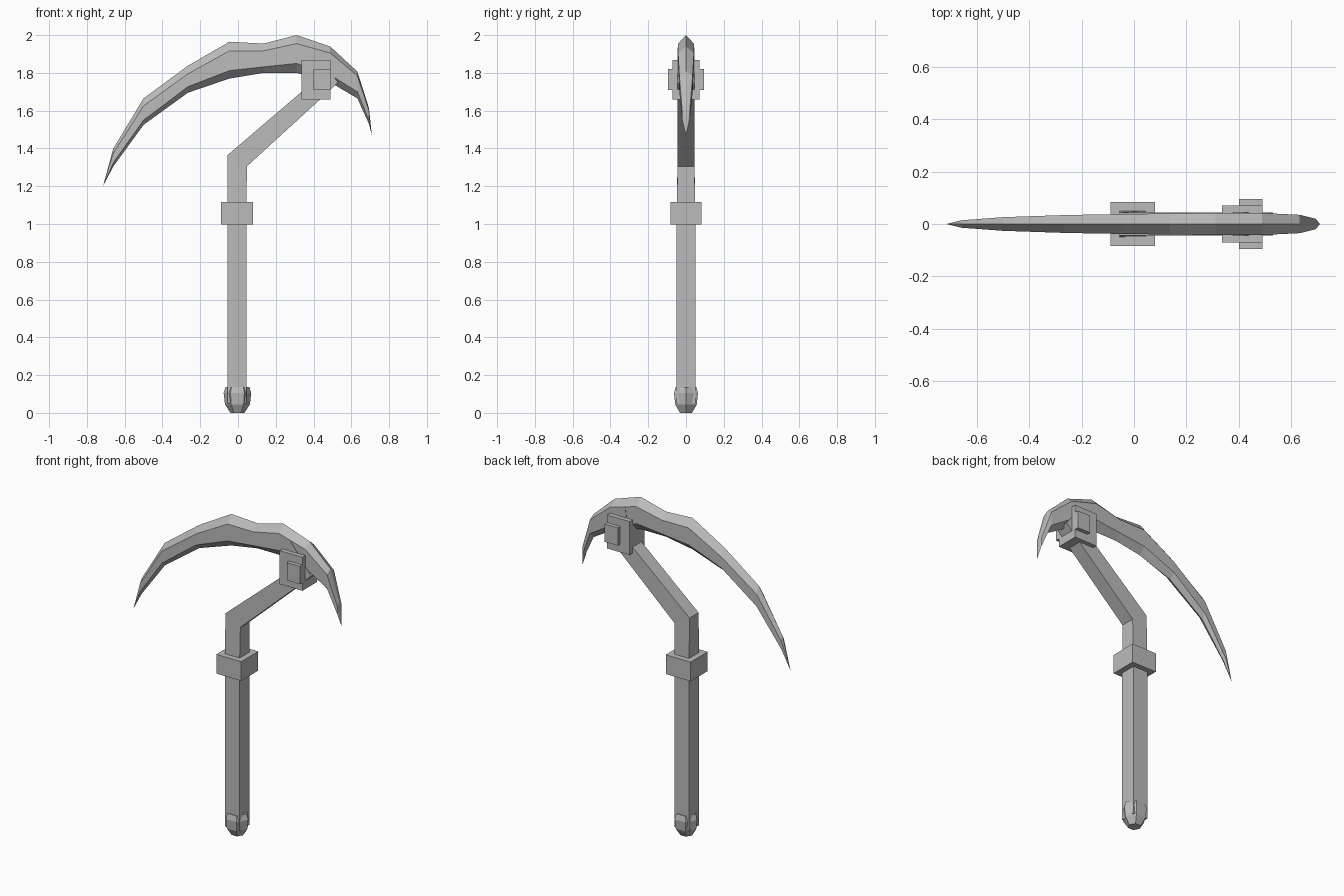
import bpy, bmesh, math

if "Cube" in bpy.data.objects:
    bpy.data.objects.remove(bpy.data.objects["Cube"])

grey = bpy.data.materials.new("plain grey")
grey.diffuse_color = (0.5, 0.5, 0.5, 1)
grey.use_nodes = True
grey.node_tree.nodes["Principled BSDF"].inputs["Base Color"].default_value = grey.diffuse_color


def finish(name, bm):
    bmesh.ops.recalc_face_normals(bm, faces=bm.faces)
    me = bpy.data.meshes.new(name)
    bm.to_mesh(me)
    bm.free()
    me.materials.append(grey)
    ob = bpy.data.objects.new(name, me)
    bpy.context.collection.objects.link(ob)
    return ob


def loft(name, rings):
    """Skin a list of equally long vertex rings and cap both ends."""
    bm = bmesh.new()
    rows = [[bm.verts.new(p) for p in r] for r in rings]
    n = len(rows[0])
    for a, b in zip(rows, rows[1:]):
        for i in range(n):
            j = (i + 1) % n
            bm.faces.new((a[i], a[j], b[j], b[i]))
    bm.faces.new(rows[0])
    bm.faces.new(rows[-1])
    bmesh.ops.remove_doubles(bm, verts=bm.verts, dist=0.0005)
    return finish(name, bm)


def box(name, x0, x1, hy, z0, z1):
    return loft(name, [[(x0, -hy, z), (x1, -hy, z), (x1, hy, z), (x0, hy, z)]
                       for z in (z0, z1)])


# Shaft: square bar, bent at the top, flaring into a head inside the blade
# each row: left x, left z, right x, right z, half depth
shaft = [(-0.055, 0.05, 0.045, 0.05, 0.05),
         (-0.055, 1.06, 0.045, 1.06, 0.05),
         (-0.055, 1.365, 0.047, 1.305, 0.044),
         (0.36, 1.72, 0.43, 1.655, 0.044),
         (0.385, 1.935, 0.53, 1.75, 0.044)]
loft("shaft", [[(xl, -h, zl), (xr, -h, zr), (xr, h, zr), (xl, h, zl)]
               for xl, zl, xr, zr, h in shaft])

# Pommel: faceted six-sided knob
loft("pommel", [[(-0.003 + r * math.cos(math.pi * k / 3), r * math.sin(math.pi * k / 3), z)
                 for k in range(6)]
                for z, r in ((0, 0.037), (0.045, 0.066), (0.105, 0.073), (0.138, 0.063))])

# Collar, head block and side plates
box("collar", -0.09, 0.08, 0.083, 0.998, 1.117)
box("head_block", 0.335, 0.49, 0.071, 1.66, 1.867)
box("head_plate", 0.4, 0.49, 0.095, 1.71, 1.82)

# Blade: six-sided section with sharp spine and edge
# each row: x, spine z, upper ridge z, lower ridge z, edge z, half depth
blade = [(-0.66, 1.40, 1.375, 1.325, 1.305, 0.014),
         (-0.50, 1.665, 1.625, 1.55, 1.525, 0.026),
         (-0.265, 1.838, 1.795, 1.727, 1.695, 0.034),
         (-0.045, 1.965, 1.917, 1.812, 1.77, 0.038),
         (0.135, 1.955, 1.917, 1.832, 1.80, 0.040),
         (0.31, 2.0, 1.955, 1.85, 1.80, 0.042),
         (0.488, 1.94, 1.905, 1.79, 1.75, 0.042),
         (0.632, 1.807, 1.785, 1.70, 1.665, 0.035),
         (0.693, 1.615, 1.60, 1.55, 1.53, 0.02)]
rings = [[(x, 0, a), (x, -h, b), (x, -h, c), (x, 0, d), (x, h, c), (x, h, b)]
         for x, a, b, c, d, h in blade]


def tip(x, z):
    # tiny ring that closes the blade to a point
    return [(x + 0.001 * math.sin(k * math.pi / 3), 0.001 * math.cos(k * math.pi / 3), z)
            for k in range(6)]


def point(x, z):
    return [(x, 0, z)] * 6


def blade_mesh():
    bm = bmesh.new()
    rows = [[bm.verts.new(p) for p in r] for r in rings]
    for a, b in zip(rows, rows[1:]):
        for i in range(6):
            j = (i + 1) % 6
            bm.faces.new((a[i], a[j], b[j], b[i]))
    # pointed ends
    for row, p in ((rows[0], (-0.715, 0, 1.20)), (rows[-1], (0.709, 0, 1.468))):
        v = bm.verts.new(p)
        for i in range(6):
            bm.faces.new((row[i], row[(i + 1) % 6], v))
    return finish("blade", bm)


blade_mesh()
